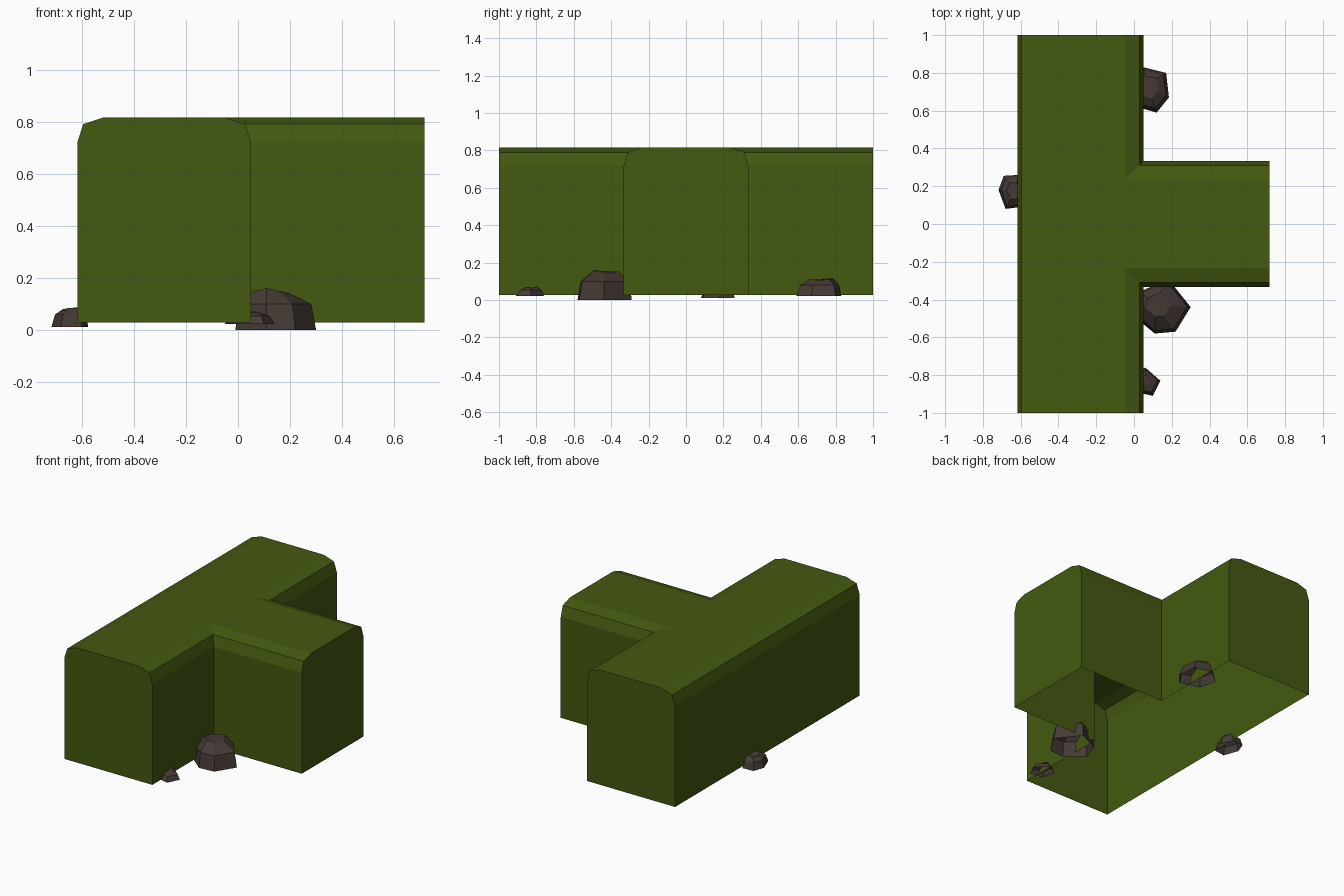
import bpy, bmesh

if "Cube" in bpy.data.objects:
    bpy.data.objects.remove(bpy.data.objects["Cube"])


def material(name, rgb):
    m = bpy.data.materials.new(name)
    m.diffuse_color = (*rgb, 1)
    m.use_nodes = True
    m.node_tree.nodes["Principled BSDF"].inputs["Base Color"].default_value = m.diffuse_color
    return m


GREEN = material("leaf green", (0.058, 0.100, 0.005))
BROWN = material("stone brown", (0.060, 0.042, 0.036))


def loft(name, rings, mat):
    """Skin a stack of closed outlines, capped on top and open below."""
    bm = bmesh.new()
    loops = [[bm.verts.new(p) for p in ring] for ring in rings]
    for a, b in zip(loops, loops[1:]):
        n = len(a)
        for i in range(n):
            j = (i + 1) % n
            bm.faces.new((a[i], a[j], b[j], b[i]))
    bm.faces.new(loops[-1])
    me = bpy.data.meshes.new(name)
    bm.to_mesh(me)
    bm.free()
    me.materials.append(mat)
    ob = bpy.data.objects.new(name, me)
    bpy.context.collection.objects.link(ob)
    return ob


# T-shaped hedge: the sides step inward at the top, the three ends stay flat
def hedge_outline(z, d):
    left, right, tip, half = -0.617 + d, 0.05 - d, 0.717, 0.333 - d
    pts = [(left, -1), (right, -1), (right, -half), (tip, -half),
           (tip, half), (right, half), (right, 1), (left, 1)]
    return [(x, y, z) for x, y in pts]


loft("hedge", [hedge_outline(z, d) for z, d in
               ((0.028, 0), (0.72, 0), (0.79, 0.022), (0.815, 0.098))], GREEN)


# Rocks: faceted shells, narrowing upward and leaning toward a crest
def rock(name, base, z0, z1, crest, mid=0.86, top=0.42):
    cx, cy = crest
    h = z1 - z0

    def ring(s, z, tilt=0):
        return [(cx + (x - cx) * s, cy + (y - cy) * s, z - tilt * abs(x - cx))
                for x, y in base]

    loft(name, [ring(1, z0), ring(mid, z0 + h * 0.62), ring(top, z1, 0.1)], BROWN)


rock("large_rock", [(0.30, -0.44), (0.18, -0.29), (0.03, -0.36), (-0.01, -0.48),
                    (0.11, -0.58), (0.22, -0.57)][::-1], 0.0, 0.16, (0.11, -0.42), 0.9, 0.45)
rock("back_rock", [(0.185, 0.67), (0.17, 0.80), (0.05, 0.83), (-0.05, 0.75),
                   (-0.02, 0.63), (0.12, 0.59)][::-1], 0.022, 0.118, (0.07, 0.74), 0.85, 0.5)
rock("small_rock", [(0.14, -0.83), (0.06, -0.76), (-0.01, -0.80), (0.01, -0.89),
                    (0.10, -0.91)][::-1], 0.022, 0.072, (0.06, -0.82), 0.78, 0.35)
rock("left_rock", [(-0.717, 0.18), (-0.68, 0.08), (-0.60, 0.09), (-0.575, 0.18),
                   (-0.61, 0.26), (-0.69, 0.255)], 0.01, 0.088, (-0.63, 0.18), 0.84, 0.5)

# Make the facets face outward
for ob in bpy.context.collection.objects:
    bm = bmesh.new()
    bm.from_mesh(ob.data)
    bmesh.ops.recalc_face_normals(bm, faces=bm.faces)
    if max(bm.faces, key=lambda f: f.calc_center_median().z).normal.z < 0:
        bmesh.ops.reverse_faces(bm, faces=bm.faces)
    bm.to_mesh(ob.data)
    bm.free()
